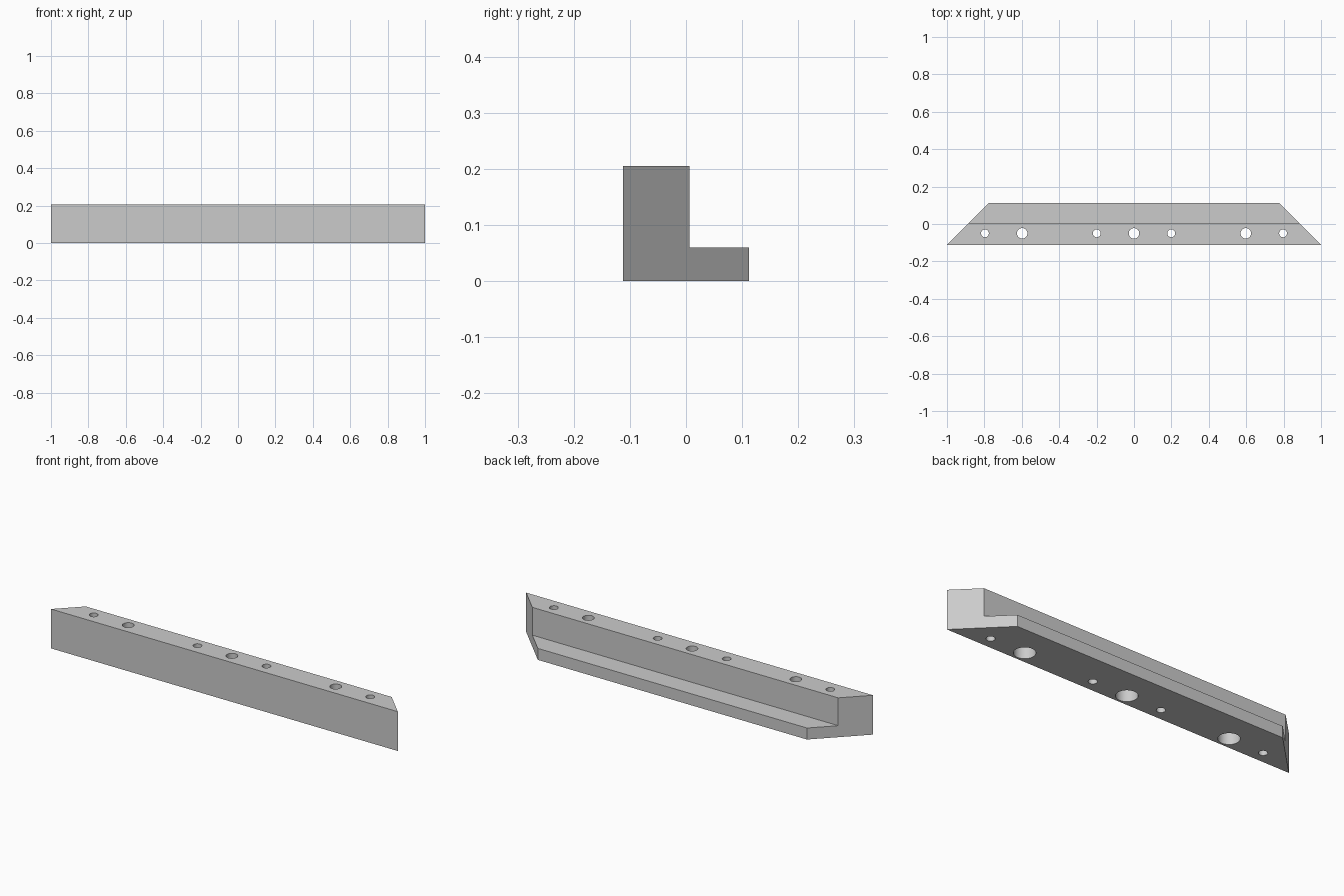
import bpy, bmesh, math

if "Cube" in bpy.data.objects:
    bpy.data.objects.remove(bpy.data.objects["Cube"])

HALF_W, HEIGHT = 0.112, 0.205
STEP_Y, STEP_Z = 0.006, 0.06
HOLE_Y = -0.05

grey = bpy.data.materials.new("plain grey")
grey.diffuse_color = (0.6, 0.6, 0.6, 1)
grey.use_nodes = True
grey.node_tree.nodes["Principled BSDF"].inputs["Base Color"].default_value = grey.diffuse_color


def add_object(name, bm):
    bmesh.ops.recalc_face_normals(bm, faces=bm.faces)
    mesh = bpy.data.meshes.new(name)
    bm.to_mesh(mesh)
    bm.free()
    mesh.materials.append(grey)
    obj = bpy.data.objects.new(name, mesh)
    bpy.context.collection.objects.link(obj)
    return obj


# L-shaped rail with ends mitred at 45 degrees
profile = [(-HALF_W, 0), (HALF_W, 0), (HALF_W, STEP_Z),
           (STEP_Y, STEP_Z), (STEP_Y, HEIGHT), (-HALF_W, HEIGHT)]
bm = bmesh.new()
ends = []
for side in (-1, 1):
    ends.append([bm.verts.new((side * (1 - (y + HALF_W)), y, z)) for y, z in profile])
    bm.faces.new(ends[-1])
for i in range(len(profile)):
    j = (i + 1) % len(profile)
    bm.faces.new((ends[0][i], ends[0][j], ends[1][j], ends[1][i]))
rail = add_object("mitred_rail", bm)


def drill(name, x, steps):
    """Cut a stepped round hole; steps are (radius, height) pairs going up."""
    n = 32
    bm = bmesh.new()
    rings = [[bm.verts.new((x + r * math.cos(2 * math.pi * k / n),
                            HOLE_Y + r * math.sin(2 * math.pi * k / n), z))
              for k in range(n)] for r, z in steps]
    bm.faces.new(rings[0])
    bm.faces.new(rings[-1])
    for a, b in zip(rings, rings[1:]):
        for k in range(n):
            bm.faces.new((a[k], a[(k + 1) % n], b[(k + 1) % n], b[k]))
    cutter = add_object(name, bm)
    cutter.hide_render = True
    cutter.hide_set(True)
    mod = rail.modifiers.new(name, 'BOOLEAN')
    mod.operation = 'DIFFERENCE'
    mod.solver = 'EXACT'
    mod.object = cutter
    return cutter


cutters = []
# Small straight holes
for x in (-0.797, -0.199, 0.199, 0.797):
    cutters.append(drill("pin_hole_cutter", x, [(0.021, -0.05), (0.021, 0.25)]))
# Bolt holes, counterbored from below
for x in (-0.598, 0, 0.598):
    cutters.append(drill("bolt_hole_cutter", x, [(0.051, -0.05), (0.051, 0.1),
                                                 (0.028, 0.1), (0.028, 0.25)]))

# Bake the holes and remove the cutters
bpy.context.view_layer.update()
graph = bpy.context.evaluated_depsgraph_get()
baked = bpy.data.meshes.new_from_object(rail.evaluated_get(graph))
rail.modifiers.clear()
rail.data = baked
for cutter in cutters:
    bpy.data.objects.remove(cutter)

# Smooth bores, crisp edges
bpy.context.view_layer.objects.active = rail
rail.select_set(True)
bpy.ops.object.shade_smooth_by_angle(angle=math.radians(30))
